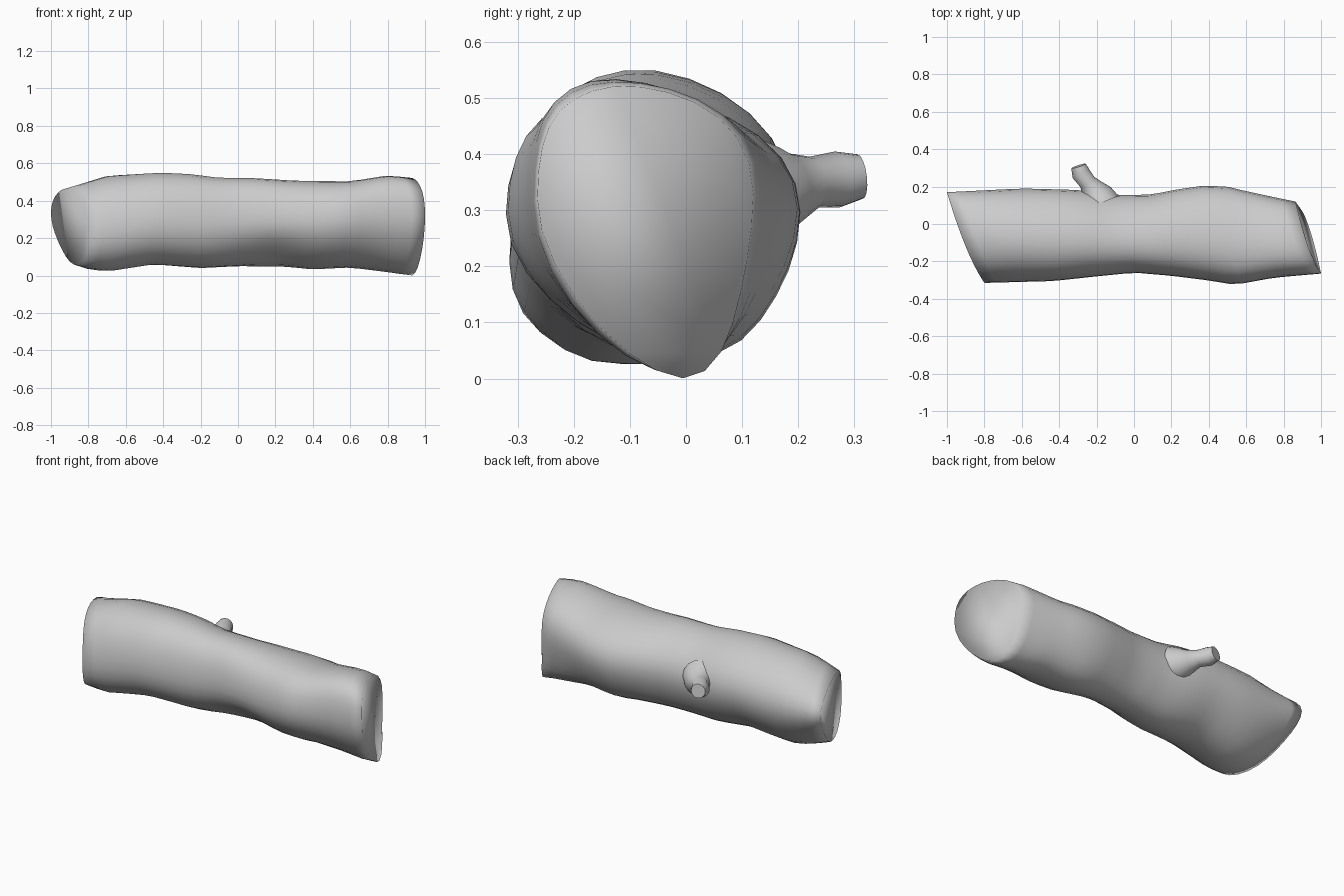
import bpy, bmesh
from math import cos, sin, pi, exp
from mathutils import Vector

if "Cube" in bpy.data.objects:
    bpy.data.objects.remove(bpy.data.objects["Cube"])

# Log outline read along x: front edge, back edge, top and underside
FRONT = [(-0.8, -.315), (-.43, -.305), (-.2, -.28), (0, -.26), (.2, -.277), (.4, -.302),
         (.54, -.325), (.75, -.287), (1, -.265)]
BACK = [(-1, .17), (-.6, .19), (-.3, .182), (-.1, .155), (.1, .157), (.2, .18),
        (.37, .205), (.5, .2), (.6, .175), (.86, .12)]
TOP = [(-1, .43), (-.82, .49), (-.7, .53), (-.42, .55), (-.25, .542), (-.1, .522), (.1, .52),
       (.3, .507), (.6, .503), (.8, .535), (.93, .522), (1, .5)]
BOTTOM = [(-1, .12), (-.9, .075), (-.8, .04), (-.7, .025), (-.45, .06), (-.2, .04), (0, .05),
          (.25, .048), (.4, .033), (.6, .043), (.8, .018), (.93, 0), (1, .02)]


def sample(profile, x):
    if x <= profile[0][0]:
        return profile[0][1]
    for (x0, v0), (x1, v1) in zip(profile, profile[1:]):
        if x <= x1:
            return v0 + (v1 - v0) * (x - x0) / (x1 - x0)
    return profile[-1][1]


def skin(name, rings, angle):
    """Bridge rings of points, cap both ends and shade smooth by angle."""
    bm = bmesh.new()
    loops = [[bm.verts.new(p) for p in ring] for ring in rings]
    n = len(loops[0])
    for a, b in zip(loops, loops[1:]):
        for i in range(n):
            j = (i + 1) % n
            bm.faces.new((a[i], a[j], b[j], b[i]))
    bm.faces.new(loops[0])
    bm.faces.new(loops[-1])
    bmesh.ops.recalc_face_normals(bm, faces=bm.faces)
    mesh = bpy.data.meshes.new(name)
    bm.to_mesh(mesh)
    bm.free()
    obj = bpy.data.objects.new(name, mesh)
    bpy.context.collection.objects.link(obj)
    bpy.ops.object.select_all(action='DESELECT')
    obj.select_set(True)
    bpy.context.view_layer.objects.active = obj
    bpy.ops.object.shade_smooth_by_angle(angle=angle)
    return obj


def tube(name, path, sides=16):
    """Round tube along (x, y, z, radius) points."""
    pts = [Vector(p[:3]) for p in path]
    rings = []
    for i, p in enumerate(pts):
        d = (pts[min(i + 1, len(pts) - 1)] - pts[max(i - 1, 0)]).normalized()
        u = d.cross(Vector((0, 0, 1))).normalized()
        v = u.cross(d)
        r = path[i][3]
        rings.append([p + r * (cos(2 * pi * k / sides) * u + sin(2 * pi * k / sides) * v)
                      for k in range(sides)])
    return skin(name, rings, 0.8)


# Trunk: slanted egg-shaped rings, both ends sawn at an angle
def trunk_ring(f, sides=28):
    ring = []
    for k in range(sides):
        c, s = cos(2 * pi * k / sides), sin(2 * pi * k / sides)
        x = -.9 + 1.832 * f - (.1 - .032 * f) * c
        y0, y1 = sample(FRONT, x), sample(BACK, x)
        z0, z1 = sample(BOTTOM, x), sample(TOP, x)
        lean = -.05 * s * s if s > 0 else .07 * f * s * s
        lift = .06 * f ** 3 * c * c + .06 * (1 - f) ** 3 * c
        # Flattened lower back, and a diagonal hollow in the lower front
        q = (2 * c * s) ** 2
        bump = 1
        if s < 0:
            bump -= q * (.05 if c > 0 else .1 * exp(-((x - .17) / .17) ** 2))
        ring.append((x, (y0 + y1) / 2 + (y1 - y0) / 2 * c * bump + lean,
                     (z0 + z1) / 2 + (z1 - z0) / 2 * s * bump + lift))
    return ring


skin("log_trunk", [trunk_ring(i / 26) for i in range(27)], 3.1)

# Branch stub on the back: flared base, swollen collar, cut tip
tube("branch_stub", [(-.18, .11, .333, .105), (-.2, .158, .333, .085), (-.22, .185, .34, .064),
                     (-.25, .225, .35, .046), (-.284, .27, .355, .05), (-.297, .31, .36, .04)])
